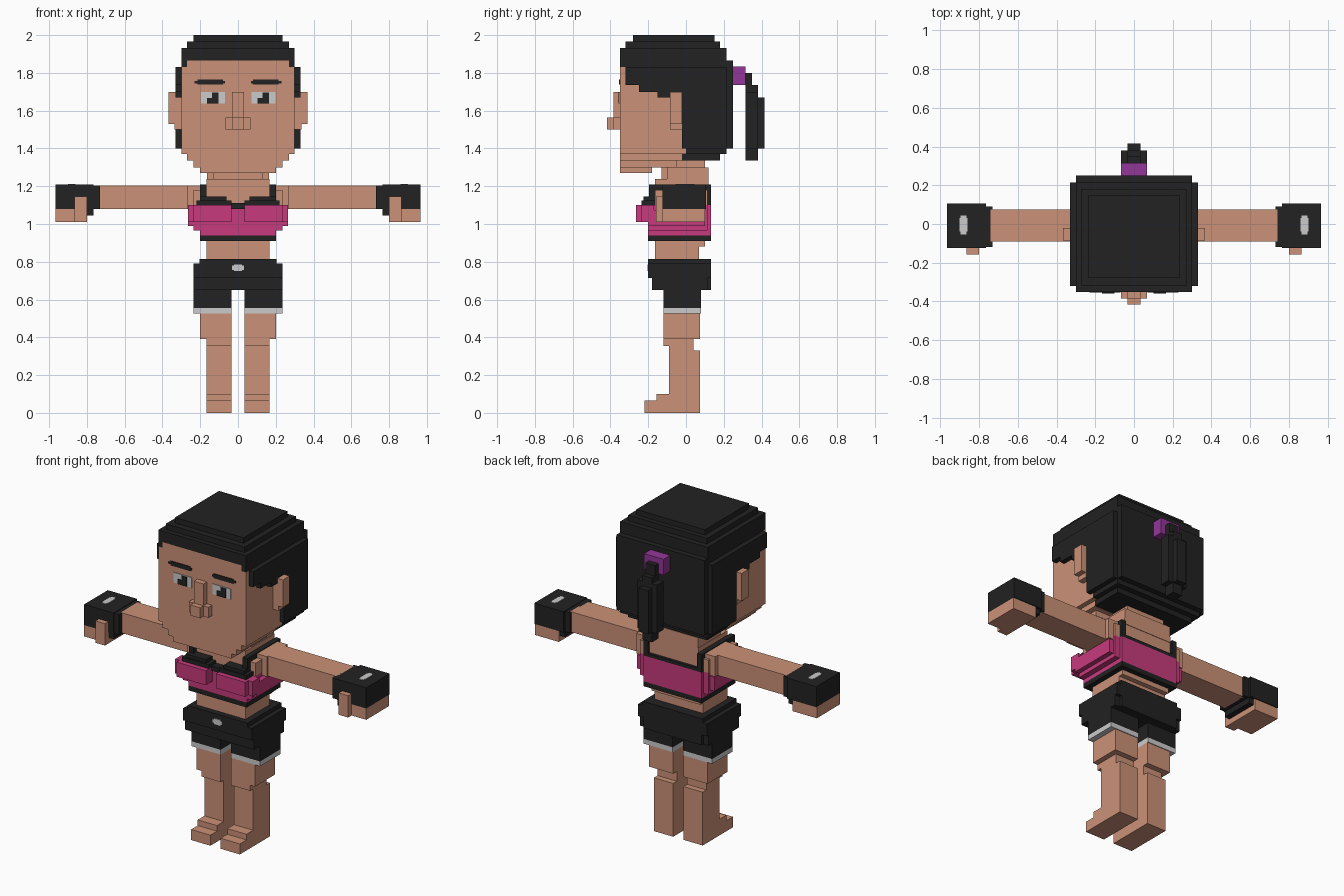
import bpy, bmesh


def material(name, rgb):
    m = bpy.data.materials.new(name)
    m.diffuse_color = (*rgb, 1)
    return m


SKIN = material("skin", (0.60, 0.285, 0.185))
BLACK = material("black", (0.016, 0.016, 0.016))
PINK = material("pink", (0.57, 0.043, 0.205))
PURPLE = material("purple", (0.29, 0.038, 0.31))
WHITE = material("light_grey", (0.60, 0.60, 0.60))


def part(name, mat, boxes, mirror=False):
    """One object made of boxes (x0, x1, y0, y1, z0, z1), optionally mirrored in x."""
    bm = bmesh.new()
    for x0, x1, *rest in boxes:
        y0, y1, z0, z1 = rest
        for a, b in [(x0, x1)] + ([(-x1, -x0)] if mirror else []):
            verts = bmesh.ops.create_cube(bm, size=1)["verts"]
            for v in verts:
                v.co = (b if v.co.x > 0 else a,
                        y1 if v.co.y > 0 else y0,
                        z1 if v.co.z > 0 else z0)
    mesh = bpy.data.meshes.new(name)
    bm.to_mesh(mesh)
    bm.free()
    mesh.materials.append(mat)
    obj = bpy.data.objects.new(name, mesh)
    bpy.context.collection.objects.link(obj)


def centred(*boxes):
    """Boxes (half width, y0, y1, z0, z1) centred on x = 0."""
    return [(-b[0], *b) for b in boxes]


# Head
part("face", SKIN, centred(
    (0.30, -0.32, 0.0, 1.37, 1.83),
    (0.30, -0.35, -0.32, 1.37, 1.83),
    (0.27, -0.35, -0.25, 1.83, 1.865),
    (0.27, -0.35, -0.02, 1.335, 1.37),
    (0.235, -0.35, -0.05, 1.30, 1.335),
    (0.20, -0.35, -0.18, 1.27, 1.30)))
part("nose", SKIN, centred(
    (0.033, -0.385, -0.35, 1.565, 1.70),
    (0.067, -0.385, -0.35, 1.50, 1.565),
    (0.033, -0.417, -0.385, 1.50, 1.565)))
part("ears", SKIN, [(0.30, 0.335, -0.085, -0.02, 1.50, 1.70),
                    (0.335, 0.367, -0.085, -0.02, 1.53, 1.70)], True)

# Eyes: both pupils have the same shape, so they are shifted, not mirrored
eyes, pupils = [], []
for c in (-0.132, 0.135):
    eyes.append((c - 0.063, c + 0.063, -0.354, -0.35, 1.637, 1.70))
    pupils += [(c - 0.033, c + 0.03, -0.358, -0.354, 1.637, 1.668),
               (c - 0.005, c + 0.03, -0.358, -0.354, 1.668, 1.695)]
part("eyes", WHITE, eyes)
part("pupils", BLACK, pupils)
part("eyebrows", BLACK, [(0.07, 0.23, -0.355, -0.35, 1.745, 1.757),
                         (0.08, 0.215, -0.355, -0.35, 1.738, 1.765)], True)

# Hair: stepped cap, back block, sideburns
part("hair", BLACK, centred(
    (0.235, -0.28, 0.15, 1.967, 2.0),
    (0.27, -0.32, 0.18, 1.933, 1.967),
    (0.30, -0.35, 0.215, 1.865, 1.933),
    (0.30, -0.32, 0.23, 1.83, 1.865),
    (0.30, -0.02, 0.25, 1.40, 1.865),
    (0.33, -0.02, 0.215, 1.40, 1.83),
    (0.30, -0.02, 0.215, 1.37, 1.40),
    (0.27, -0.02, 0.18, 1.337, 1.37)))
part("hair_sides", BLACK, [
    (0.27, 0.30, -0.35, -0.25, 1.83, 1.865),
    (0.30, 0.33, -0.32, -0.02, 1.735, 1.83),
    (0.30, 0.33, -0.25, -0.02, 1.70, 1.735),
    (0.30, 0.33, -0.22, -0.085, 1.70, 1.72),
    (0.30, 0.33, -0.15, -0.085, 1.67, 1.70)], True)
part("hair_tie", PURPLE, centred((0.067, 0.25, 0.315, 1.737, 1.835)))
part("ponytail", BLACK, centred(
    (0.033, 0.315, 0.35, 1.70, 1.80),
    (0.067, 0.315, 0.38, 1.40, 1.70),
    (0.033, 0.35, 0.38, 1.70, 1.735),
    (0.033, 0.315, 0.38, 1.337, 1.40),
    (0.033, 0.38, 0.415, 1.40, 1.67)))

# Neck, torso and waist
part("neck", SKIN, centred(
    (0.133, -0.13, 0.10, 1.20, 1.34),
    (0.167, -0.165, 0.118, 1.20, 1.237),
    (0.165, -0.10, 0.118, 1.237, 1.30)))
part("torso", SKIN, centred(
    (0.198, -0.165, 0.115, 0.95, 1.20),
    (0.167, -0.165, 0.10, 0.88, 0.95),
    (0.167, -0.165, 0.07, 0.80, 0.88)))
part("shoulders", SKIN, [(0.20, 0.235, -0.165, 0.115, 1.10, 1.18),
                         (0.20, 0.27, -0.10, 0.10, 1.08, 1.205)], True)

# Sports top
part("top_body", PINK, centred(
    (0.20, -0.20, 0.132, 0.94, 1.10),
    (0.235, -0.20, 0.115, 0.965, 1.10),
    (0.265, -0.20, 0.10, 0.99, 1.075)))
part("top_cups", PINK, [(0.035, 0.235, -0.265, -0.20, 1.01, 1.10),
                        (0.235, 0.265, -0.235, -0.17, 1.01, 1.10)], True)
part("top_band", BLACK, centred((0.20, -0.20, 0.132, 0.91, 0.94)))
part("top_trim", BLACK, [
    (0.0, 0.20, 0.10, 0.132, 1.10, 1.12),
    (0.0, 0.06, -0.21, -0.16, 1.08, 1.11),
    (0.035, 0.22, -0.235, -0.16, 1.10, 1.125),
    (0.06, 0.20, -0.225, -0.16, 1.125, 1.145)], True)
part("top_straps", BLACK, [(0.168, 0.20, -0.195, 0.132, 1.11, 1.21)], True)

# Shorts
part("shorts", BLACK, centred(
    (0.205, -0.20, 0.132, 0.715, 0.815),
    (0.235, -0.18, 0.115, 0.65, 0.79),
    (0.235, -0.20, 0.132, 0.715, 0.79),
    (0.20, -0.165, 0.132, 0.65, 0.715)))
part("shorts_legs", BLACK, [(0.035, 0.235, -0.12, 0.08, 0.555, 0.65)], True)
part("shorts_hems", WHITE, [(0.035, 0.235, -0.12, 0.08, 0.525, 0.555)], True)
part("shorts_emblem", WHITE, centred((0.033, -0.204, -0.20, 0.757, 0.779),
                                     (0.022, -0.204, -0.20, 0.75, 0.786)))

# Legs and feet
part("legs", SKIN, [
    (0.035, 0.20, -0.12, 0.075, 0.39, 0.525),
    (0.035, 0.167, -0.12, 0.04, 0.355, 0.39),
    (0.035, 0.167, -0.09, 0.04, 0.33, 0.39),
    (0.035, 0.167, -0.09, 0.075, 0.0, 0.33),
    (0.035, 0.167, -0.155, -0.09, 0.0, 0.10),
    (0.035, 0.167, -0.22, -0.155, 0.0, 0.065)], True)

# Arms, gloves and hands
part("arms", SKIN, [(0.265, 0.74, -0.09, 0.075, 1.08, 1.205)], True)
part("gloves", BLACK, [
    (0.73, 0.765, -0.12, 0.09, 1.08, 1.205),
    (0.765, 0.965, -0.125, 0.105, 1.08, 1.208),
    (0.765, 0.80, -0.12, 0.09, 1.045, 1.08)], True)
part("hands", SKIN, [(0.80, 0.965, -0.125, 0.10, 1.01, 1.08),
                     (0.80, 0.865, -0.158, -0.125, 1.01, 1.145)], True)
part("glove_emblems", WHITE, [(0.865, 0.895, -0.055, 0.045, 1.208, 1.212),
                              (0.86, 0.90, -0.04, 0.03, 1.208, 1.212)], True)
